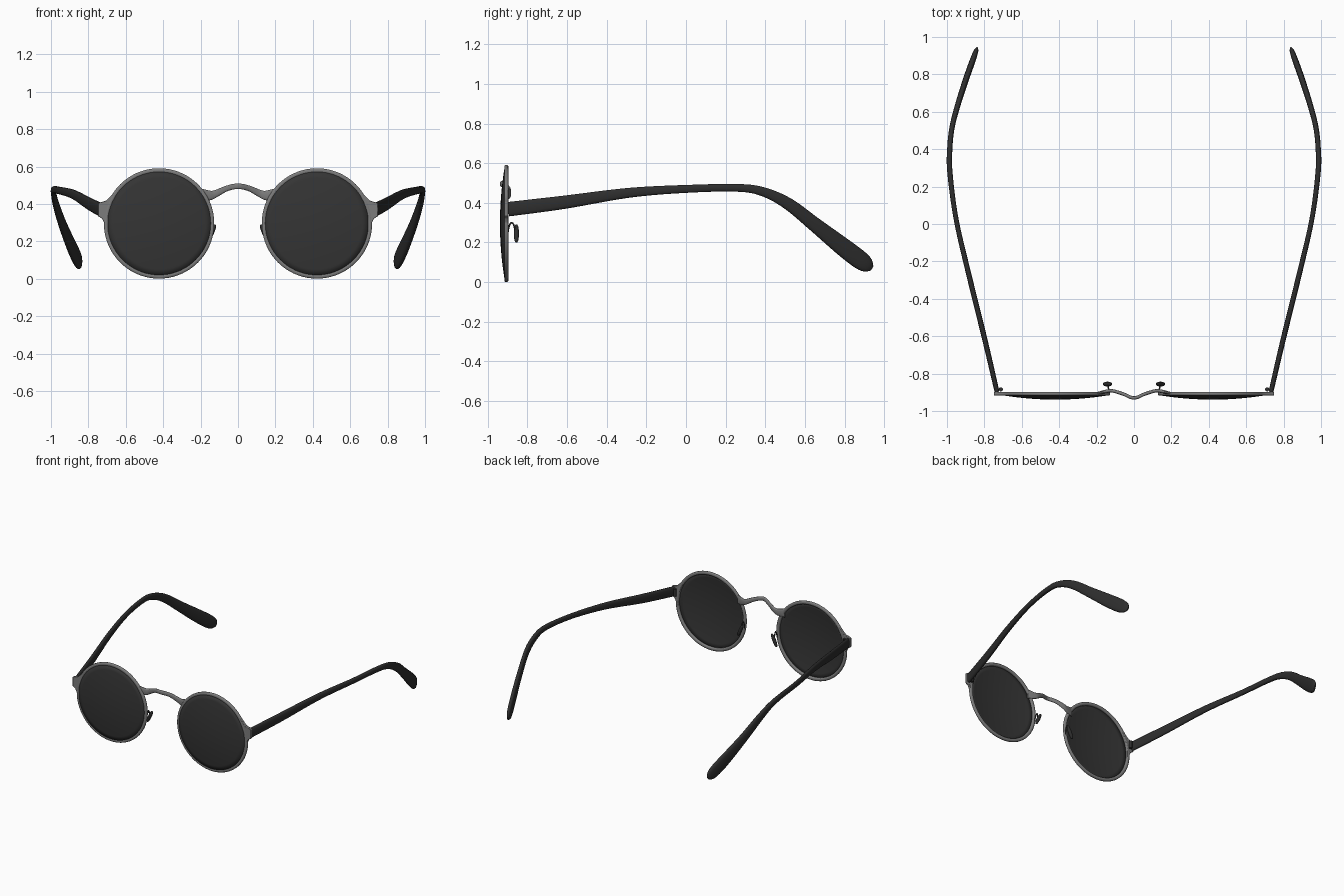
import bpy, bmesh, math
from mathutils import Vector

if "Cube" in bpy.data.objects:
    bpy.data.objects.remove(bpy.data.objects["Cube"])


def material(name, r, g, b):
    m = bpy.data.materials.new(name)
    m.diffuse_color = (r, g, b, 1)
    m.use_nodes = True
    m.node_tree.nodes["Principled BSDF"].inputs["Base Color"].default_value = m.diffuse_color
    return m


METAL = material("grey metal", 0.20, 0.20, 0.20)
LENS = material("dark lens", 0.035, 0.035, 0.035)
BLACK = material("black plastic", 0.027, 0.027, 0.027)


def finish(bm, name, mat, mirror=True, angle=40):
    bmesh.ops.recalc_face_normals(bm, faces=bm.faces)
    me = bpy.data.meshes.new(name)
    bm.to_mesh(me)
    bm.free()
    me.materials.append(mat)
    ob = bpy.data.objects.new(name, me)
    bpy.context.collection.objects.link(ob)
    bpy.ops.object.select_all(action='DESELECT')
    ob.select_set(True)
    bpy.context.view_layer.objects.active = ob
    bpy.ops.object.shade_smooth_by_angle(angle=math.radians(angle))
    if mirror:
        ob.modifiers.new("Mirror", 'MIRROR')
    return ob


def catmull(pts, steps):
    """Smooth interpolation of tuples of any length."""
    out = []
    for i in range(len(pts) - 1):
        p = [pts[max(0, min(len(pts) - 1, i + k))] for k in (-1, 0, 1, 2)]
        for s in range(steps):
            t = s / steps
            out.append([0.5 * (2 * b + (c - a) * t + (2 * a - 5 * b + 4 * c - d) * t * t
                               + (3 * b - a - 3 * c + d) * t ** 3) for a, b, c, d in zip(*p)])
    out.append(list(pts[-1]))
    return out


def sweep(name, pts, mat, mirror=True, steps=6, sides=14, power=0.75, ref=(0, 0, 1)):
    """Sweep a rounded section; each point is x, y, z, half width, half height."""
    path = catmull(pts, steps)
    bm = bmesh.new()
    rings = []
    for i, p in enumerate(path):
        t = (Vector(path[min(i + 1, len(path) - 1)][:3]) - Vector(path[max(i - 1, 0)][:3])).normalized()
        side = t.cross(Vector(ref)).normalized()
        up = side.cross(t)
        ring = []
        for k in range(sides):
            a = 2 * math.pi * k / sides
            c, s = math.cos(a), math.sin(a)
            c = math.copysign(abs(c) ** power, c)
            s = math.copysign(abs(s) ** power, s)
            ring.append(bm.verts.new(Vector(p[:3]) + side * c * p[3] + up * s * p[4]))
        rings.append(ring)
    for a, b in zip(rings, rings[1:]):
        for k in range(sides):
            bm.faces.new((a[k], a[(k + 1) % sides], b[(k + 1) % sides], b[k]))
    bm.faces.new(rings[0])
    bm.faces.new(rings[-1])
    return finish(bm, name, mat, mirror, 50)


CX, CZ, R = -0.422, 0.296, 0.295
Y0, Y1 = -0.917, -0.897

# Round rim: bevelled rectangular section turned about the lens axis
bm = bmesh.new()
B = 0.005
section = [(R - 0.024, Y0 + B), (R - 0.024 + B, Y0), (R - B, Y0), (R, Y0 + B),
           (R, Y1 - B), (R - B, Y1), (R - 0.024 + B, Y1), (R - 0.024, Y1 - B)]
N = 72
rings = []
for i in range(N):
    a = 2 * math.pi * i / N
    rings.append([bm.verts.new((CX + r * math.cos(a), y, CZ + r * math.sin(a))) for r, y in section])
for i in range(N):
    a, b = rings[i], rings[(i + 1) % N]
    for k in range(8):
        bm.faces.new((a[k], a[(k + 1) % 8], b[(k + 1) % 8], b[k]))
finish(bm, "rim", METAL, angle=50)

# Domed lens
bm = bmesh.new()
LR, LX = 0.281, -0.420
apex = bm.verts.new((LX, -0.937, CZ))
prev = None
for j in range(1, 9):
    r = LR * j / 8
    y = -0.914 - 0.023 * (1 - (j / 8) ** 2)
    ring = [bm.verts.new((LX + r * math.cos(2 * math.pi * i / 64), y,
                          CZ + r * math.sin(2 * math.pi * i / 64))) for i in range(64)]
    for i in range(64):
        n = (i + 1) % 64
        if prev:
            bm.faces.new((prev[i], prev[n], ring[n], ring[i]))
        else:
            bm.faces.new((apex, ring[n], ring[i]))
    prev = ring
lens = finish(bm, "lens", LENS)
sol = lens.modifiers.new("Thickness", 'SOLIDIFY')
sol.thickness = 0.004
sol.offset = 0

# Flared end piece between rim and temple
bm = bmesh.new()
outline = [(-.655, .472), (-.680, .443), (-.705, .418), (-.749, .405), (-.749, .335), (-.727, .322),
           (-.714, .295), (-.707, .25), (-.694, .27), (-.692, .35), (-.670, .41), (-.640, .465)]
face = bm.faces.new([bm.verts.new((x, Y0, z)) for x, z in outline])
ext = bmesh.ops.extrude_face_region(bm, geom=[face])
bmesh.ops.translate(bm, vec=(0, Y1 - Y0, 0),
                    verts=[v for v in ext["geom"] if isinstance(v, bmesh.types.BMVert)])
end = finish(bm, "end_piece", METAL)
bev = end.modifiers.new("Bevel", 'BEVEL')
bev.width = 0.003
bev.segments = 2

# Arched nose bridge, bowed forward in the middle
half = [(-.195, -.906, .448, .008, .034), (-.15, -.895, .446, .009, .026), (-.115, -.892, .457, .009, .019),
        (-.06, -.908, .483, .009, .015)]
bridge = half + [(0, -.930, .495, .009, .015)] + [(-p[0],) + p[1:] for p in reversed(half)]
sweep("bridge", bridge, METAL, mirror=False)

# Temple arm, bending inward and drooping to a paddle tip behind the ear
temple = [(-.733, -.895, .368, .013, .037), (-.797, -.62, .402, .014, .034), (-.880, -.283, .451, .014, .025),
          (-.950, .02, .471, .013, .020), (-.984, .273, .475, .014, .020), (-.985, .40, .452, .014, .024),
          (-.972, .52, .392, .014, .031), (-.938, .65, .290, .015, .037), (-.896, .78, .187, .016, .046),
          (-.864, .87, .118, .016, .048), (-.848, .915, .085, .013, .038), (-.840, .938, .069, .005, .014)]
sweep("temple", temple, BLACK)

# Hinge barrel inside the temple
bm = bmesh.new()
bmesh.ops.create_cone(bm, cap_ends=True, segments=16, radius1=.011, radius2=.011, depth=.055)
bmesh.ops.translate(bm, vec=(-.712, -.884, .37), verts=bm.verts)
finish(bm, "hinge", BLACK)

# Nose pad wire: loops up and back from the rim to the pad
wire = [(-.138, -.900, .245, .004, .004), (-.136, -.893, .280, .004, .004), (-.136, -.882, .299, .004, .004),
        (-.138, -.870, .290, .004, .004), (-.140, -.862, .255, .004, .004)]
sweep("pad_wire", wire, BLACK, sides=8, power=1, ref=(1, 0, 0))

# Nose pad: tilted oval cushion
pad = [(-.162, -.856, .200, .004, .004), (-.157, -.856, .212, .010, .010), (-.142, -.856, .245, .013, .013),
       (-.127, -.856, .278, .010, .010), (-.122, -.856, .290, .004, .004)]
sweep("nose_pad", pad, BLACK, sides=12, power=1, ref=(0, 1, 0))
